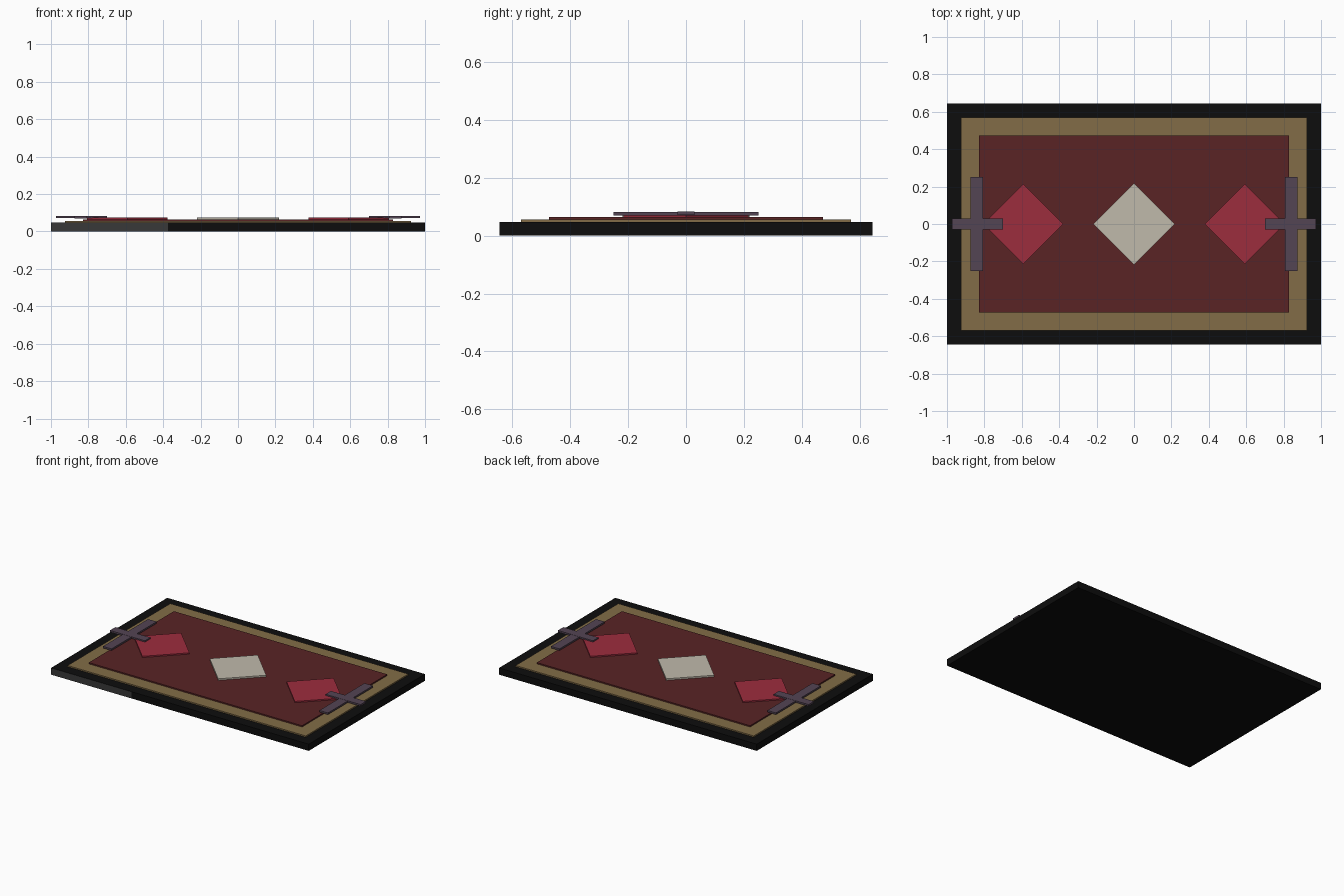
import bpy, bmesh, math
from mathutils import Matrix

if "Cube" in bpy.data.objects:
    bpy.data.objects.remove(bpy.data.objects["Cube"])


def material(name, rgb):
    m = bpy.data.materials.new(name)
    m.diffuse_color = (*rgb, 1.0)
    m.use_nodes = True
    m.node_tree.nodes["Principled BSDF"].inputs["Base Color"].default_value = m.diffuse_color
    return m


black = material("black", (0.004, 0.004, 0.004))
grey = material("dark_grey", (0.04, 0.04, 0.04))
gold = material("dull_gold", (0.225, 0.152, 0.063))
maroon = material("maroon", (0.100, 0.017, 0.018))
crimson = material("crimson", (0.335, 0.026, 0.048))
ivory = material("ivory", (0.53, 0.49, 0.41))
purple = material("dusky_purple", (0.088, 0.058, 0.088))


def slab(name, mat, centre, size, z0, z1, turn=0.0):
    """Flat box between z0 and z1, optionally turned about z."""
    bm = bmesh.new()
    bmesh.ops.create_cube(bm, size=1.0)
    bmesh.ops.scale(bm, vec=(size[0], size[1], z1 - z0), verts=bm.verts)
    bmesh.ops.rotate(bm, matrix=Matrix.Rotation(turn, 3, 'Z'), verts=bm.verts)
    bmesh.ops.translate(bm, vec=(centre[0], centre[1], (z0 + z1) / 2), verts=bm.verts)
    mesh = bpy.data.meshes.new(name)
    bm.to_mesh(mesh)
    bm.free()
    mesh.materials.append(mat)
    ob = bpy.data.objects.new(name, mesh)
    bpy.context.collection.objects.link(ob)
    return ob


# Base board, cut so the left part of the front edge can be grey
base = slab("base_board", black, (0, 0), (2.0, 1.288), 0, 0.047)
base.data.materials.append(grey)
bm = bmesh.new()
bm.from_mesh(base.data)
bmesh.ops.bisect_plane(bm, geom=bm.verts[:] + bm.edges[:] + bm.faces[:],
                       plane_co=(-0.375, 0, 0), plane_no=(1, 0, 0))
bm.normal_update()
for f in bm.faces:
    if f.normal.y < -0.9 and f.calc_center_median().x < -0.375:
        f.material_index = 1
bm.to_mesh(base.data)
bm.free()

# Stacked border and field
slab("gold_border", gold, (0, 0), (1.848, 1.138), 0.045, 0.056)
slab("maroon_field", maroon, (0, 0), (1.656, 0.944), 0.054, 0.065)

# Centre diamond
q = math.pi / 4
r2 = math.sqrt(2)
slab("centre_diamond", ivory, (0, 0), (0.219 * r2, 0.219 * r2), 0.063, 0.076, q)

# Side diamonds and crosses
for side, s in (("left", -1), ("right", 1)):
    slab(side + "_diamond", crimson, (s * 0.592, 0), (0.215 * r2, 0.215 * r2), 0.063, 0.074, q)
    slab(side + "_cross_long_bar", purple, (s * 0.84, 0), (0.066, 0.5), 0.070, 0.082)
    slab(side + "_cross_short_bar", purple, (s * 0.837, 0), (0.272, 0.06), 0.071, 0.083)
